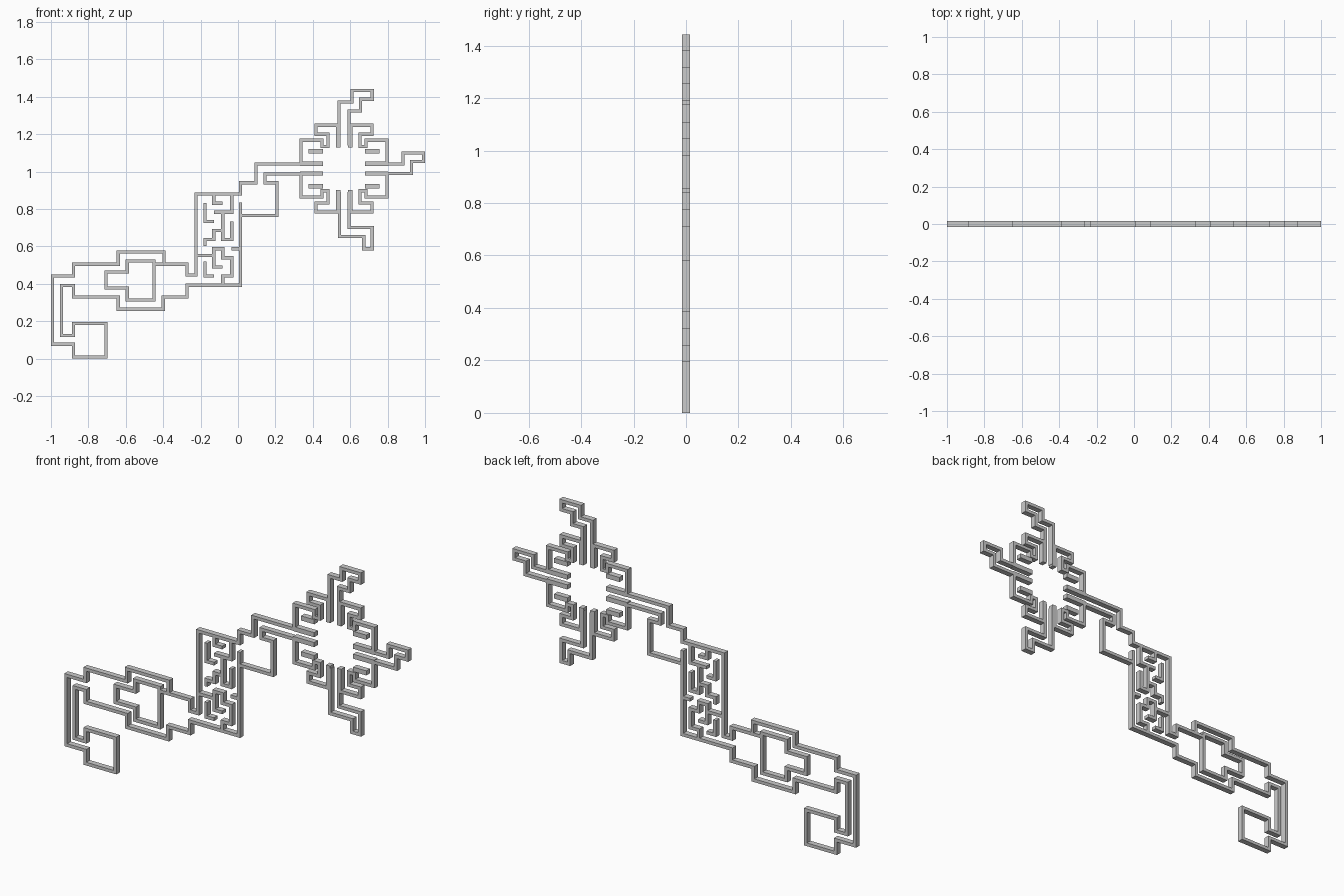
import bpy, bmesh
from mathutils import Vector

DEPTH = 0.03
WIDTH = 0.017
CX, CZ = 0.567, 1.016      # centre of the ring-shaped hall


def wall(name, paths, width=WIDTH, closed=False):
    """Mitred wall strips along polylines in the xz plane, extruded along y."""
    bm = bmesh.new()
    for path in paths:
        pts = [Vector(p) for p in path]
        n = len(pts)
        left, right = [], []
        for i, p in enumerate(pts):
            normals = []
            for a, b, ok in ((i - 1, i, closed or i > 0), (i, (i + 1) % n, closed or i < n - 1)):
                if ok:
                    d = (pts[b] - pts[a]).normalized()
                    normals.append(Vector((-d.y, d.x)))
            m = sum(normals, Vector((0, 0))).normalized()
            off = m * (width / 2 / m.dot(normals[0]))
            left.append(p + off)
            right.append(p - off)
        rings = []
        for l, r in zip(left, right):
            rings.append([bm.verts.new((q.x, y, q.y)) for q, y in
                          ((l, -DEPTH / 2), (r, -DEPTH / 2), (r, DEPTH / 2), (l, DEPTH / 2))])
        for i in range(n if closed else n - 1):
            a, b = rings[i], rings[(i + 1) % n]
            for k in range(4):
                bm.faces.new((a[k], a[(k + 1) % 4], b[(k + 1) % 4], b[k]))
        if not closed:
            bm.faces.new(rings[0])
            bm.faces.new(rings[-1][::-1])
    bmesh.ops.recalc_face_normals(bm, faces=bm.faces)
    me = bpy.data.meshes.new(name)
    bm.to_mesh(me)
    bm.free()
    ob = bpy.data.objects.new(name, me)
    bpy.context.collection.objects.link(ob)
    return ob


def four_way(path):
    """Mirror a path into all four quadrants around the hall centre."""
    return [[(CX + sx * x, CZ + sz * z) for x, z in path] for sx in (-1, 1) for sz in (-1, 1)]


# Outer wall: hall entrance, maze block, long corridor, start room and back again
wall("upper_corridor_wall", [[
    (0.45, 1.04), (0.096, 1.04), (0.096, 0.941), (0.014, 0.941), (0.014, 0.88),
    (-0.225, 0.88), (-0.225, 0.447), (-0.273, 0.447), (-0.273, 0.505), (-0.396, 0.505),
    (-0.396, 0.57), (-0.64, 0.57), (-0.64, 0.505), (-0.88, 0.505), (-0.88, 0.442),
    (-0.992, 0.442), (-0.992, 0.077), (-0.88, 0.077), (-0.88, 0.009), (-0.706, 0.009),
    (-0.706, 0.188), (-0.88, 0.188), (-0.88, 0.124), (-0.944, 0.124), (-0.944, 0.392),
    (-0.88, 0.392), (-0.88, 0.33), (-0.64, 0.33), (-0.64, 0.264), (-0.4, 0.264),
    (-0.4, 0.33), (-0.273, 0.33), (-0.273, 0.393), (0.014, 0.393), (0.014, 0.835)]])

# Side room between maze and hall
wall("side_room_wall", [[(0.014, 0.765), (0.208, 0.765), (0.208, 0.941), (0.144, 0.941),
                         (0.144, 0.988), (0.45, 0.988)]])

# Inner pillar block of the wide room, with the wall joining it to the corridor
wall("room_island", [[(-0.706, 0.463), (-0.592, 0.463), (-0.592, 0.523), (-0.449, 0.523),
                      (-0.449, 0.314), (-0.592, 0.314), (-0.592, 0.377), (-0.706, 0.377)]], closed=True)
wall("island_link", [[(-0.449, 0.505), (-0.39, 0.505)]])

# Maze partitions on a 5 x 10 cell grid
maze = [
    [(2, 0), (2, 1), (3, 1)],
    [(4, 0), (4, 2), (3, 2)],
    [(1, 1), (1, 3), (2, 3)],
    [(2, 2), (3, 2), (3, 4)],
    [(4, 3), (4, 4)],
    [(1, 5.7), (1, 5), (2, 5), (2, 4), (3, 4)],
    [(3, 4), (3, 5), (4, 5), (4, 4)],
    [(5, 6), (4, 6)],
    [(0, 6.75), (2, 6.75), (2, 6), (3, 6), (3, 7), (4, 7), (4, 9), (3, 9), (3, 10)],
    [(1, 7.4), (1, 9), (2, 9)],
    [(2, 6.75), (2, 8), (3, 8)],
]
wall("maze_partitions", [[(-0.225 + 0.0478 * c, 0.88 - 0.0487 * r) for c, r in p] for p in maze])

# Ring hall: stepped corner alcoves and thick pillars, mirrored four ways
wall("hall_alcoves", four_way([(0.03, 0.232), (0.15, 0.232), (0.15, 0.184), (0.086, 0.184),
                               (0.086, 0.118), (0.118, 0.118), (0.118, 0.152), (0.23, 0.152),
                               (0.23, 0.026)]))
wall("hall_side_pillars", four_way([(0.113, 0.026), (0.235, 0.026)]), 0.024)
wall("hall_end_pillars", four_way([(0.032, 0.113), (0.032, 0.235)]), 0.024)
wall("hall_short_pillars", four_way([(0.113, 0.094), (0.19, 0.094)]), 0.024)

# Three dead-end passages leaving the hall
wall("top_passage", [[(0.54, 1.14), (0.54, 1.373), (0.609, 1.373), (0.609, 1.433), (0.718, 1.433),
                      (0.718, 1.387), (0.655, 1.387), (0.655, 1.325), (0.594, 1.325), (0.594, 1.14)]])
wall("right_passage", [[(0.69, 1.04), (0.882, 1.04), (0.882, 1.1), (0.992, 1.1), (0.992, 1.055),
                        (0.928, 1.055), (0.928, 0.99), (0.69, 0.99)]])
wall("bottom_passage", [[(0.594, 0.89), (0.594, 0.702), (0.718, 0.702), (0.718, 0.588),
                         (0.672, 0.588), (0.672, 0.653), (0.542, 0.653), (0.542, 0.89)]])
